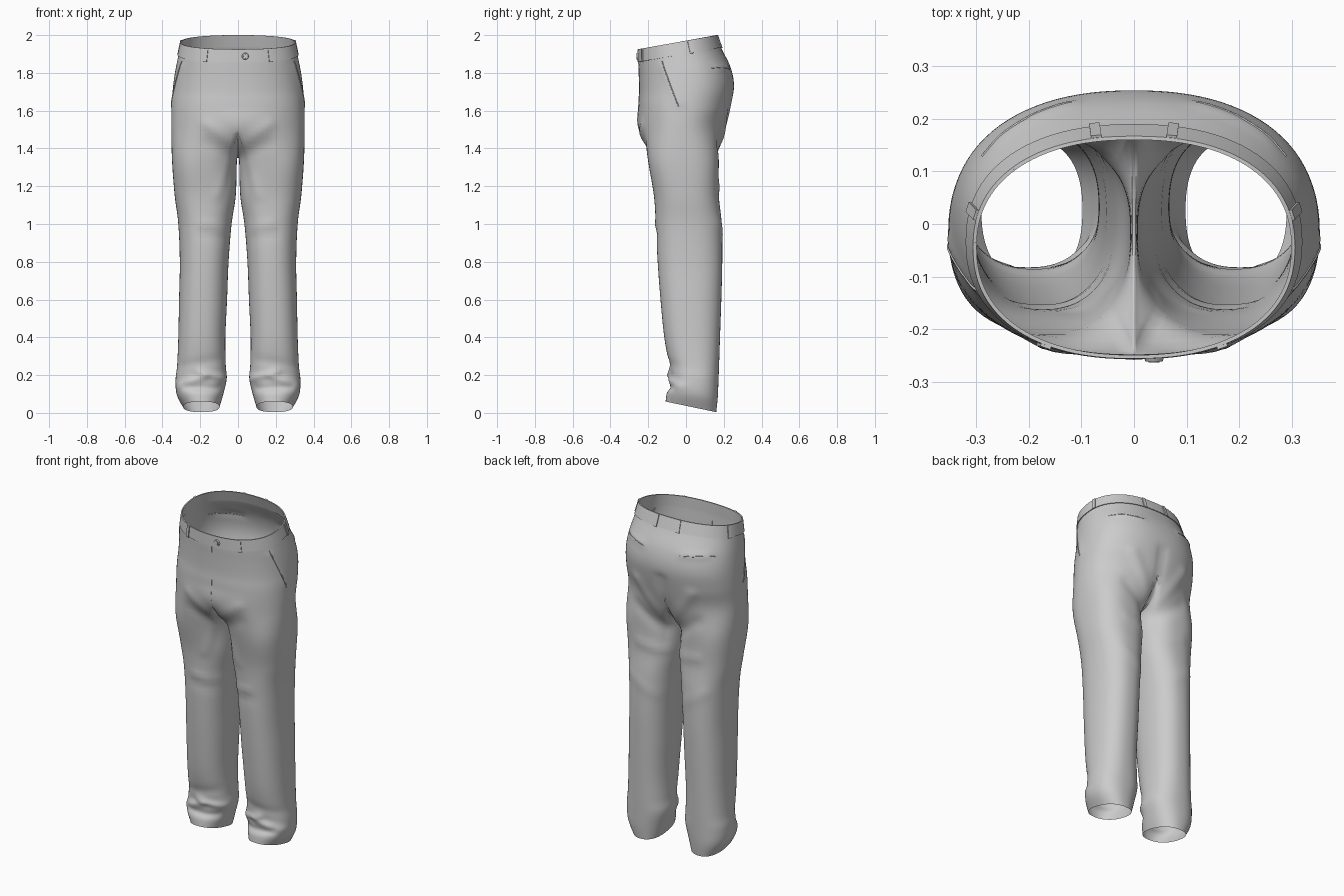
import bpy, bmesh, math
from math import sin, cos, pi, radians
from mathutils import Vector, Matrix
from mathutils.bvhtree import BVHTree

if "Cube" in bpy.data.objects:
    bpy.data.objects.remove(bpy.data.objects["Cube"])

K, M, N = 49, 23, 7   # outer columns, inner columns, rows per section

def spow(v, p):
    return math.copysign(abs(v) ** p, v)

def torso_pt(row, t, off=0.0):
    """Point on a tilted waist/hip oval; t = -90 front, 0 side, 90 back."""
    zf, zb, hw, yf, yb = row
    s = spow(sin(t), .88)
    f = (s + 1) / 2
    x = (hw + off) * spow(cos(t), .88) if abs(cos(t)) > 1e-6 else 0
    return Vector((x, (yf + yb) / 2 + ((yb - yf) / 2 + off) * s, zf + (zb - zf) * f))

def leg_ring(zf, zb, x0, x1, yf, yb, e):
    angs = [radians(-135 + 270 * j / (K - 1)) for j in range(K)]
    angs += [radians(135 + 90 * j / (M + 1)) for j in range(1, M + 1)]
    pts = []
    for a in angs:
        c, s = spow(cos(a), e), spow(sin(a), e)
        pts.append(Vector(((x0 + x1) / 2 + (x1 - x0) / 2 * c,
                           (yf + yb) / 2 + (yb - yf) / 2 * s,
                           zf + (zb - zf) * (s + 1) / 2)))
    return pts

def smooth_rows(keys, n):
    """Catmull-Rom through rows of points."""
    out = []
    for i in range(len(keys) - 1):
        a, b, c, d = keys[max(i - 1, 0)], keys[i], keys[i + 1], keys[min(i + 2, len(keys) - 1)]
        for k in range(n):
            u = k / n
            out.append([.5 * (2 * q + (r - p) * u + (2 * p - 5 * q + 4 * r - s) * u * u
                              + (3 * q - p - 3 * r + s) * u ** 3)
                        for p, q, r, s in zip(a, b, c, d)])
    return out + [keys[-1]]

# Waist to hip ovals: z front, z back, half width, y front, y back
TORSO = [(1.925, 2.0, .302, -.252, .163), (1.857, 1.935, .315, -.252, .185),
         (1.78, 1.83, .333, -.249, .236), (1.70, 1.73, .345, -.248, .254),
         (1.62, 1.62, .352, -.252, .238), (1.50, 1.50, .353, -.25, .208)]
# Leg rings: z front, z back, x inner, x outer, y front, y back, squareness
LEGS = [(1.33, 1.33, .006, .349, -.2, .174, .8), (1.15, 1.15, .012, .335, -.17, .174, .83),
        (1.0, 1.0, .034, .316, -.16, .189, .86),
        (.8, .8, .05, .308, -.15, .192, .86), (.6, .6, .058, .312, -.135, .187, .86),
        (.4, .4, .067, .316, -.115, .18, .86), (.26, .25, .065, .322, -.09, .175, .86),
        (.19, .17, .06, .33, -.08, .172, .86), (.12, .08, .078, .325, -.1, .168, .86),
        (.06, .004, .098, .29, -.108, .16, .86)]
CROTCH = [(.208, 1.5), (.155, 1.42), (.1, 1.37), (.02, 1.35), (-.07, 1.36),
          (-.16, 1.41), (-.25, 1.5)]

# Cloth folds: side (-1 front, 1 back, 0 outside), start, end, height, width
FOLDS = [(-1, .03, 1.43, .17, 1.53, .007, .025), (-1, .03, 1.36, .17, 1.43, -.006, .03),
         (-1, .05, 1.32, .11, 1.15, .005, .025), (-1, .06, .98, .18, 1.0, .005, .022),
         (-1, .09, .93, .2, .95, -.004, .025), (-1, .07, .18, .2, .215, .014, .02),
         (-1, .18, .19, .32, .14, .012, .02), (-1, .1, .13, .28, .14, -.014, .02),
         (-1, .1, .28, .3, .25, -.005, .025),
         (1, .03, 1.38, .18, 1.6, .009, .03), (1, .04, 1.3, .2, 1.42, -.009, .03),
         (1, .04, 1.17, .2, 1.2, .006, .025), (1, 0, 1.66, 0, 1.48, -.012, .025),
         (1, .08, .9, .25, 1.0, .004, .03), (1, .13, 1.825, .25, 1.83, .006, .02),
         (0, -.12, 1.83, -.04, 1.64, .005, .025)]

# Trousers: half shell, mirrored
torso_keys = [[torso_pt(r, pi * (j / (K - 1) - .5)) for j in range(K)] for r in TORSO]
leg_keys = [leg_ring(*r) for r in LEGS]
crotch = [r[0] for r in smooth_rows([[Vector((0, y, z))] for y, z in CROTCH], 4)][1:-1]
outer = smooth_rows(torso_keys + [r[:K] for r in leg_keys], N)
inner = smooth_rows([crotch] + [r[K:] for r in leg_keys], N)
split = (len(TORSO) - 1) * N

bm = bmesh.new()
rows = []
for i, row in enumerate(outer):
    if i <= split:
        row[0].x = row[-1].x = 0
    pts = list(row) + (list(inner[i - split]) if i >= split else [])
    rows.append([bm.verts.new(p) for p in pts])
for i in range(len(rows) - 1):
    a, b = rows[i], rows[i + 1]
    cols = K - 1 if i < split else K + M
    for j in range(cols):
        k = (j + 1) % len(a) if i >= split else j + 1
        bm.faces.new((a[j], b[j], b[k], a[k]))
bm.normal_update()
seam = {v for r in rows[:split + 1] for v in (r[0], r[-1])} | set(rows[split][K:])
moves = {}
for v in bm.verts:
    d = 0
    for side, a0, z0, a1, z1, amp, w in FOLDS:
        facing = v.normal.y * side if side else v.normal.x
        if facing > 0:
            p = Vector((v.co.x if side else v.co.y, v.co.z))
            a, b = Vector((a0, z0)), Vector((a1, z1))
            u = max(0, min(1, (p - a).dot(b - a) / (b - a).length_squared))
            d += facing * amp * math.exp(-((p - a - (b - a) * u).length / w) ** 2)
    moves[v] = v.normal * d
for v, m in moves.items():
    v.co += m
    v.co.x = 0 if v in seam else max(v.co.x, .003)
bm.normal_update()
tree = BVHTree.FromBMesh(bm)

def add_mesh(name, bm, smooth=True):
    me = bpy.data.meshes.new(name)
    bm.to_mesh(me)
    bm.free()
    ob = bpy.data.objects.new(name, me)
    bpy.context.collection.objects.link(ob)
    for p in me.polygons:
        p.use_smooth = smooth
    return ob

legs = add_mesh("trousers", bm)
mir = legs.modifiers.new("mirror", 'MIRROR')
mir.merge_threshold = .0005

# Waistband: closed box section swept round the waist
bm = bmesh.new()
S = 96
ring = []
for i in range(S):
    t = 2 * pi * i / S - pi / 2
    top, bot = TORSO[0], TORSO[1]
    ring.append([bm.verts.new(torso_pt(r, t, o)) for r, o in
                 ((bot, .005), (top, .004), (top, -.003), (bot, -.003))])
for i in range(S):
    a, b = ring[i], ring[(i + 1) % S]
    for k in range(4):
        bm.faces.new((a[k], b[k], b[(k + 1) % 4], a[(k + 1) % 4]))
bmesh.ops.recalc_face_normals(bm, faces=bm.faces)
band = add_mesh("waistband", bm)
bpy.context.view_layer.objects.active = band
band.select_set(True)
bpy.ops.object.shade_smooth_by_angle(angle=radians(40))

# Belt loops
bm = bmesh.new()
for deg in (-60, 14, 79, 101, 166, 240):
    t = radians(deg)
    lo, hi = torso_pt(TORSO[1], t, .007), torso_pt(TORSO[0], t, .006)
    tan = (torso_pt(TORSO[0], t + .02) - torso_pt(TORSO[0], t - .02)).normalized()
    up = hi - lo
    nor = tan.cross(up).normalized()
    m = Matrix((tan * .02, nor * .006, up * 1.04)).transposed().to_4x4()
    m.translation = (lo + hi) / 2 - up * .03
    bmesh.ops.create_cube(bm, size=1, matrix=m)
add_mesh("belt_loops", bm, False)

# Button
bm = bmesh.new()
for r, y in ((.019, -.258), (.012, -.26)):
    bmesh.ops.create_cone(bm, cap_ends=True, segments=20, radius1=r, radius2=r * .85, depth=.006,
                          matrix=Matrix.Translation((.038, y, 1.888)) @ Matrix.Rotation(pi / 2, 4, 'X'))
add_mesh("button", bm, False)

def piping(name, a, b, radius, sides=(1, -1), n=12):
    """Thin raised line lying on the cloth between two points."""
    cu = bpy.data.curves.new(name, 'CURVE')
    cu.dimensions = '3D'
    cu.bevel_depth = radius
    cu.bevel_resolution = 1
    for s in sides:
        sp = cu.splines.new('POLY')
        sp.points.add(n)
        for i in range(n + 1):
            p = tree.find_nearest(Vector(a).lerp(Vector(b), i / n))[0]
            sp.points[i].co = (p.x * s, p.y, p.z, 1)
    bpy.context.collection.objects.link(bpy.data.objects.new(name, cu))

# Pocket edges and fly seam
piping("front_pocket", (.31, -.135, 1.865), (.36, -.04, 1.62), .003)
piping("back_pocket", (.12, .25, 1.825), (.29, .13, 1.825), .0025)
piping("fly_seam", (0, -.26, 1.855), (0, -.26, 1.53), .0012, (1,))
